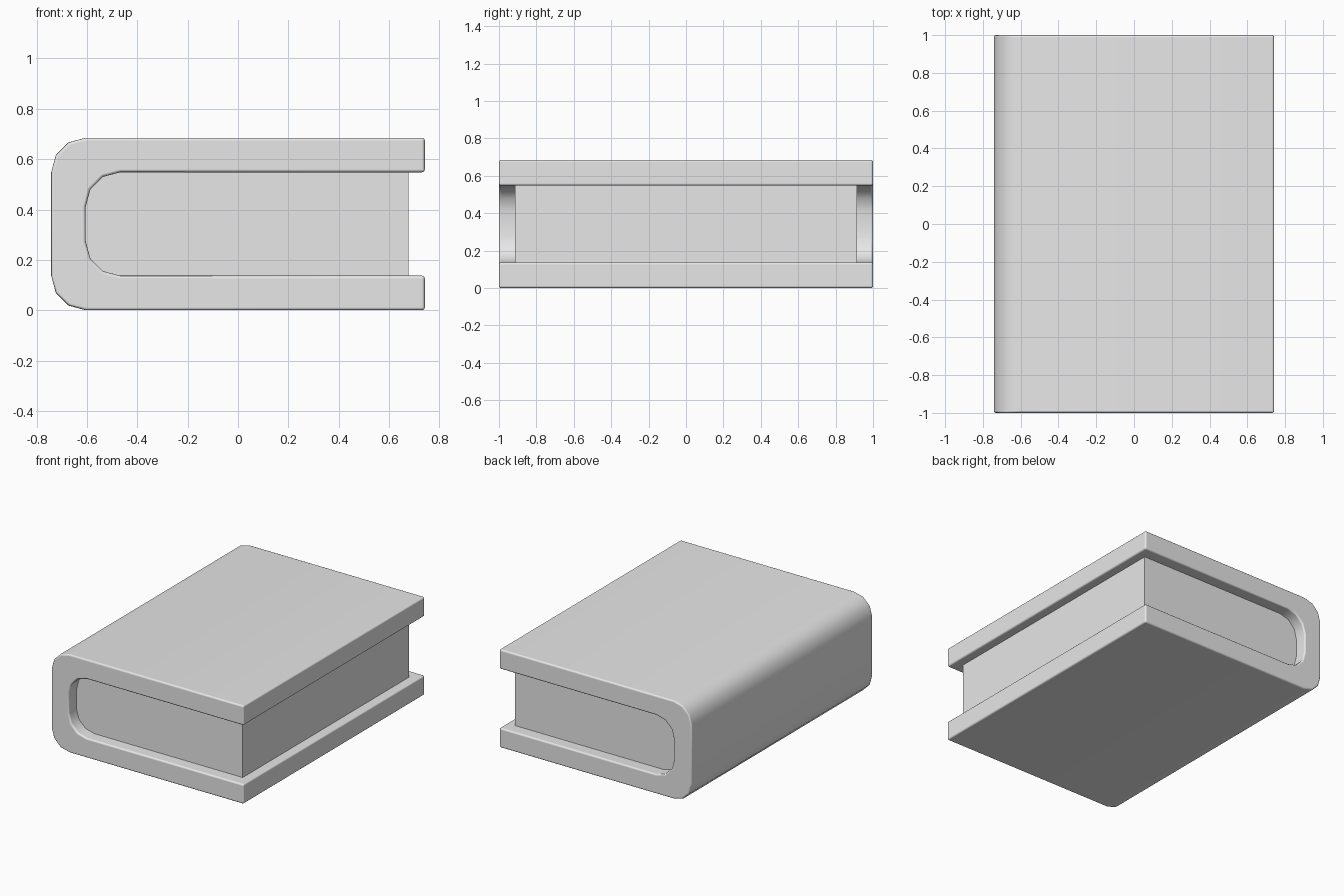
import bpy, bmesh
from math import radians, sin, cos

cube = bpy.data.objects.get("Cube")
if cube:
    bpy.data.objects.remove(cube, do_unlink=True)

# Main sizes
HALF_W, HALF_D, HEIGHT = 0.742, 1.0, 0.685
THICK = 0.137
ROUND = 0.137

grey = bpy.data.materials.new("plain_grey")
grey.use_nodes = True
grey.diffuse_color = (0.8, 0.8, 0.8, 1)
grey.node_tree.nodes["Principled BSDF"].inputs["Base Color"].default_value = (0.8, 0.8, 0.8, 1)


def arc(cx, cz, start, end, steps=3):
    angles = [radians(start + (end - start) * i / steps) for i in range(steps + 1)]
    return [(cx + ROUND * cos(a), cz + ROUND * sin(a)) for a in angles]


def extrude_profile(name, profile, half_depth):
    """Extrude an x/z outline along y, centred on y = 0."""
    bm = bmesh.new()
    face = bm.faces.new([bm.verts.new((x, -half_depth, z)) for x, z in profile])
    moved = bmesh.ops.extrude_face_region(bm, geom=[face])["geom"]
    verts = [g for g in moved if isinstance(g, bmesh.types.BMVert)]
    bmesh.ops.translate(bm, verts=verts, vec=(0, 2 * half_depth, 0))
    bmesh.ops.recalc_face_normals(bm, faces=bm.faces)
    mesh = bpy.data.meshes.new(name)
    bm.to_mesh(mesh)
    bm.free()
    mesh.materials.append(grey)
    obj = bpy.data.objects.new(name, mesh)
    bpy.context.collection.objects.link(obj)
    return obj


# Wrap-around cover: two boards joined by a rounded spine
outer_x = -HALF_W + ROUND
inner_x = outer_x + THICK
low, high = THICK, HEIGHT - THICK
outline = [(HALF_W, HEIGHT)]
outline += arc(outer_x, HEIGHT - ROUND, 90, 180)
outline += arc(outer_x, ROUND, 180, 270)
outline += [(HALF_W, 0), (HALF_W, low)]
outline += arc(inner_x, low + ROUND, 270, 180)
outline += arc(inner_x, high - ROUND, 180, 90)
outline += [(HALF_W, high)]
cover = extrude_profile("cover", outline, HALF_D)
cover.data.polygons.foreach_set("use_smooth", [True] * len(cover.data.polygons))

# Softened rims on the cover
bevel = cover.modifiers.new("soft_edges", "BEVEL")
bevel.width = 0.012
bevel.segments = 3
bevel.limit_method = "ANGLE"
bevel.angle_limit = radians(45)
bevel.harden_normals = True

# Page block, tucked slightly into the boards and spine
left, right = -HALF_W + THICK - 0.02, 0.677
bottom, top = low - 0.01, high + 0.01
extrude_profile("pages", [(left, bottom), (right, bottom), (right, top), (left, top)], 0.915)
